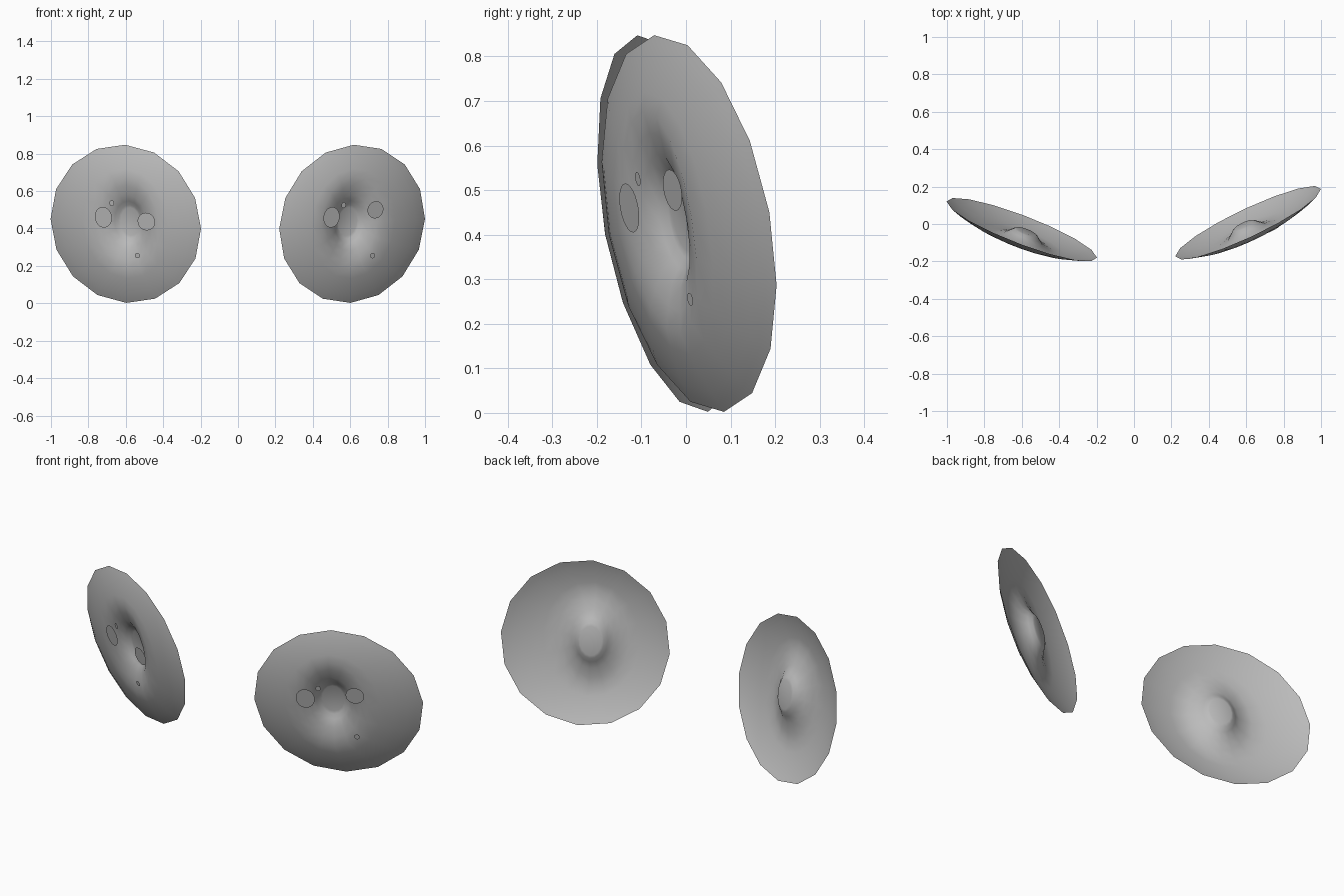
import bpy, bmesh
from math import sin, cos, pi, hypot
from mathutils import Vector

cube = bpy.data.objects.get("Cube")
if cube:
    bpy.data.objects.remove(cube, do_unlink=True)

grey = bpy.data.materials.new("plain_grey")
grey.use_nodes = True
colour = (0.5, 0.5, 0.5, 1)
grey.diffuse_color = colour
grey.node_tree.nodes["Principled BSDF"].inputs["Base Color"].default_value = colour

RADIUS, APEX, SIDES = 0.43, 0.07, 16
IRIS_U, IRIS_V = 0.185, 0.255


def dome_height(u, v):
    return APEX * (1 - (hypot(u, v) / RADIUS) ** 2.8)


def finish(name, bm):
    mesh = bpy.data.meshes.new(name)
    bm.to_mesh(mesh)
    bm.free()
    mesh.materials.append(grey)
    obj = bpy.data.objects.new(name, mesh)
    bpy.context.collection.objects.link(obj)


def build_eye(side, centre, normal, inward, spots):
    c, n = Vector(centre), Vector(normal).normalized()
    up = (Vector((0, 0, 1)) - n * n.z).normalized()
    across = up.cross(n)
    off_u, off_v = inward * 0.027, 0.012

    # Domed shell: rings run from the rim to the iris edge, then into the dent
    bm = bmesh.new()
    rings = []

    def iris(s, k, scale=1):
        return IRIS_U * scale * s + off_u, IRIS_V * scale * k + off_v

    def add_ring(point):
        ring = []
        for i in range(SIDES):
            a = 2 * pi * i / SIDES + inward * 0.06
            u, v, h = point(sin(a), cos(a))
            ring.append(bm.verts.new(c + across * u + up * v + n * h))
        rings.append(ring)

    for t in (1, 0.9, 0.75, 0.5, 0.25, 0):
        def outer(s, k):
            iu, iv = iris(s, k)
            u = t * RADIUS * s + (1 - t) * iu
            v = t * RADIUS * k + (1 - t) * iv
            return u, v, dome_height(u, v)
        add_ring(outer)
    for scale, depth in ((0.8, 0.85), (0.6, 0.67), (0.45, 0.3), (0.36, 0.05), (0.3, -0.03)):
        add_ring(lambda s, k: (*iris(s, k, scale), depth * dome_height(*iris(s, k))))

    for a, b in zip(rings, rings[1:]):
        for i in range(SIDES):
            j = (i + 1) % SIDES
            bm.faces.new((a[j], a[i], b[i], b[j]))

    # Flat pupil at the bottom of the dent
    pupil = bm.faces.new(rings[-1][::-1])
    for f in bm.faces:
        f.smooth = True
    bm.normal_update()
    if pupil.normal.dot(n) < 0:
        bmesh.ops.reverse_faces(bm, faces=bm.faces[:])
    finish(side + "_eye_dome", bm)

    # Flat highlight discs just in front of the dome
    bm = bmesh.new()
    for x, z, ru, rv, h in spots:
        dx, dz = x - c.x, z - c.z
        y = c.y + (h - n.x * dx - n.z * dz) / n.y
        mid = Vector((x, y, z))
        verts = []
        for i in range(24):
            a = 2 * pi * i / 24
            verts.append(bm.verts.new(mid + across * ru * cos(a) + up * rv * sin(a)))
        bm.faces.new(verts)
    bm.normal_update()
    for f in bm.faces:
        if f.normal.dot(n) < 0:
            f.normal_flip()
    finish(side + "_eye_highlights", bm)


build_eye("left", (0.61, 0.007, 0.425), (0.475, -1, -0.195), -1, [
    (0.735, 0.5, 0.047, 0.047, 0.073),
    (0.5, 0.46, 0.048, 0.056, 0.067),
    (0.565, 0.525, 0.013, 0.016, 0.066),
    (0.72, 0.255, 0.014, 0.015, 0.074)])
build_eye("right", (-0.6, -0.03, 0.425), (-0.385, -1, -0.19), 1, [
    (-0.72, 0.46, 0.049, 0.056, 0.074),
    (-0.49, 0.437, 0.05, 0.048, 0.07),
    (-0.675, 0.535, 0.013, 0.016, 0.07),
    (-0.538, 0.255, 0.015, 0.014, 0.074)])
